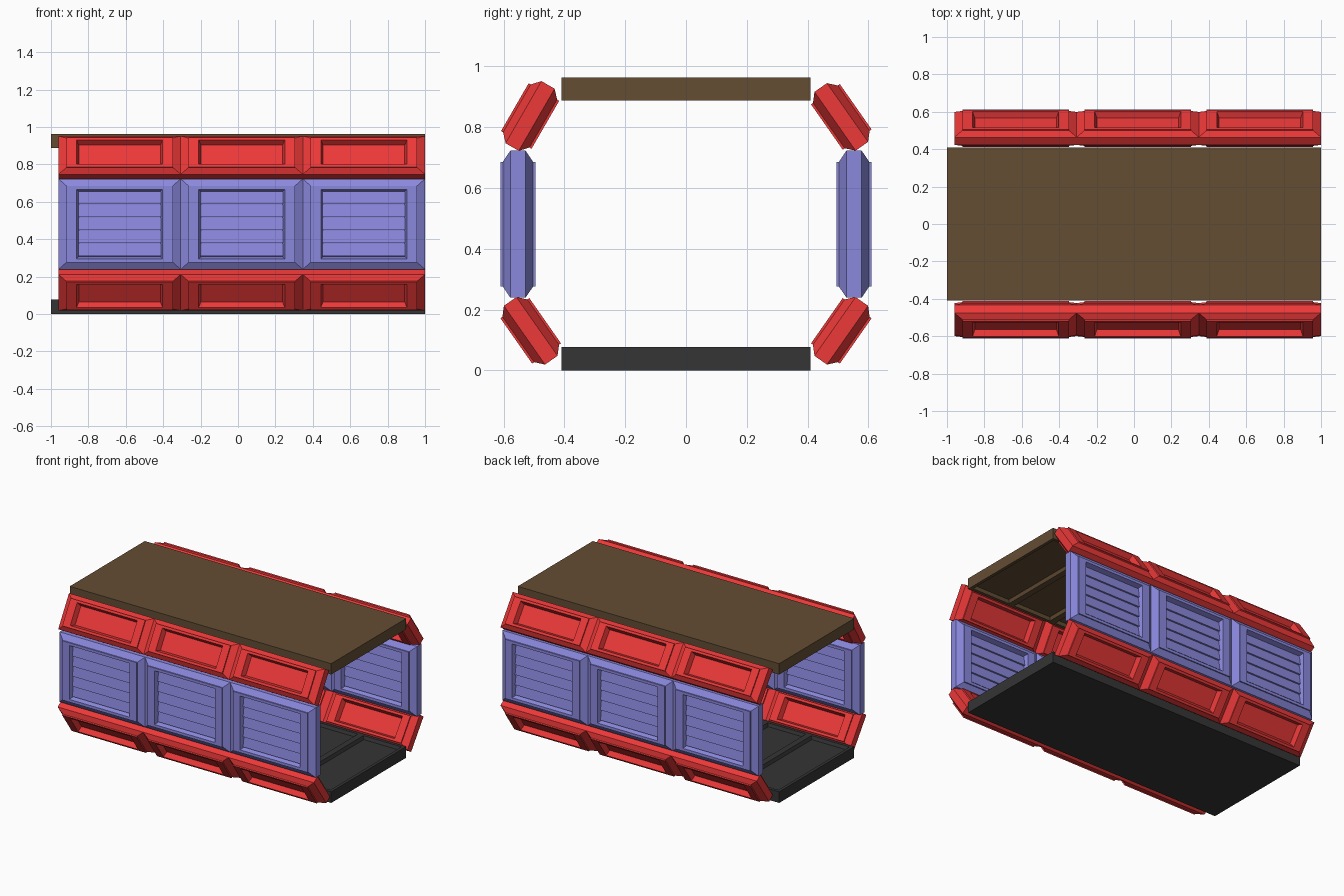
import bpy, bmesh
from math import radians
from mathutils import Matrix, Vector

if "Cube" in bpy.data.objects:
    bpy.data.objects.remove(bpy.data.objects["Cube"])


def material(name, rgb):
    m = bpy.data.materials.new(name)
    m.diffuse_color = (*rgb, 1)
    m.use_nodes = True
    m.node_tree.nodes["Principled BSDF"].inputs["Base Color"].default_value = m.diffuse_color
    return m


RED = material("red_paint", (0.84, 0.04, 0.04))
BLUE = material("blue_paint", (0.26, 0.25, 0.73))
BROWN = material("brown_roof", (0.127, 0.075, 0.034))
DARK = material("dark_floor", (0.035, 0.035, 0.035))


def finish(bm, name, mat, matrix):
    bmesh.ops.recalc_face_normals(bm, faces=bm.faces[:])
    me = bpy.data.meshes.new(name)
    bm.to_mesh(me)
    bm.free()
    me.materials.append(mat)
    ob = bpy.data.objects.new(name, me)
    ob.matrix_world = matrix
    bpy.context.collection.objects.link(ob)
    return ob


def panel(name, mat, matrix, half_h, frame_h, window_h, slats=0):
    """Two-sided framed panel: x = width, y = height, z = thickness."""
    bm = bmesh.new()
    # Half width, half height and offset of each ring, from rim to recess
    side = [(0.327, half_h, 0.025), (0.285, frame_h, 0.050),
            (0.285, frame_h, 0.058), (0.230, window_h, 0.058),
            (0.218, window_h - 0.012, 0.023)]
    profile = [(w, h, -z) for w, h, z in reversed(side)] + side
    rings = [[bm.verts.new((sx * w, sy * h, z))
              for sx, sy in ((-1, -1), (1, -1), (1, 1), (-1, 1))]
             for w, h, z in profile]
    for a, b in zip(rings, rings[1:]):
        for i in range(4):
            j = (i + 1) % 4
            bm.faces.new((a[i], a[j], b[j], b[i]))
    bm.faces.new(rings[0][::-1])
    bm.faces.new(rings[-1])
    # Louvre slats in both recesses
    if slats:
        pitch = 2 * (window_h - 0.012) / slats
        for s in (-1, 1):
            for i in range(slats):
                y = (i + 0.5 - slats / 2) * pitch
                m = (Matrix.Translation((0, y, s * 0.029))
                     @ Matrix.Rotation(-s * radians(9), 4, 'X')
                     @ Matrix.Diagonal((0.44, pitch * 0.93, 0.010, 1)))
                bmesh.ops.create_cube(bm, size=1, matrix=m)
    finish(bm, name, mat, matrix)


def slab(name, mat, z0, z1, inner):
    """Floor or roof slab with a row of shallow trays on the inner face."""
    bm = bmesh.new()
    size = Matrix.Diagonal((2, 0.82, z1 - z0, 1))
    bmesh.ops.create_cube(bm, size=1, matrix=size)
    n = 6
    for i in range(1, n):
        bmesh.ops.bisect_plane(bm, geom=bm.verts[:] + bm.edges[:] + bm.faces[:],
                               plane_co=(-1 + 2 * i / n, 0, 0), plane_no=(1, 0, 0))
    bm.normal_update()
    faces = [f for f in bm.faces if f.normal.z * inner > 0.9]
    bmesh.ops.inset_individual(bm, faces=faces, thickness=0.03, depth=0)
    bmesh.ops.inset_individual(bm, faces=faces, thickness=0.012, depth=-0.022)
    finish(bm, name, mat, Matrix.Translation((0, 0, (z0 + z1) / 2)))


# Floor and roof
slab("floor", DARK, 0, 0.077, 1)
slab("roof", BROWN, 0.888, 0.963, -1)

# Rows of wall panels: name, material, y, z, tilt, heights, slats
tall = (0.242, 0.205, 0.186)
short = (0.118, 0.091, 0.075)
rows = [("front_wall", BLUE, -0.553, 0.481, 90, tall, 5),
        ("back_wall", BLUE, 0.553, 0.481, 90, tall, 5),
        ("front_upper_panel", RED, -0.513, 0.837, 60, short, 0),
        ("back_upper_panel", RED, 0.511, 0.834, 125, short, 0),
        ("front_lower_panel", RED, -0.511, 0.130, 125, short, 0),
        ("back_lower_panel", RED, 0.511, 0.130, 55, short, 0)]
for name, mat, y, z, tilt, heights, slats in rows:
    for i in range(3):
        m = (Matrix.Translation(Vector((-0.633 + 0.653 * i, y, z)))
             @ Matrix.Rotation(radians(tilt), 4, 'X'))
        panel(f"{name}_{i + 1}", mat, m, *heights, slats)
